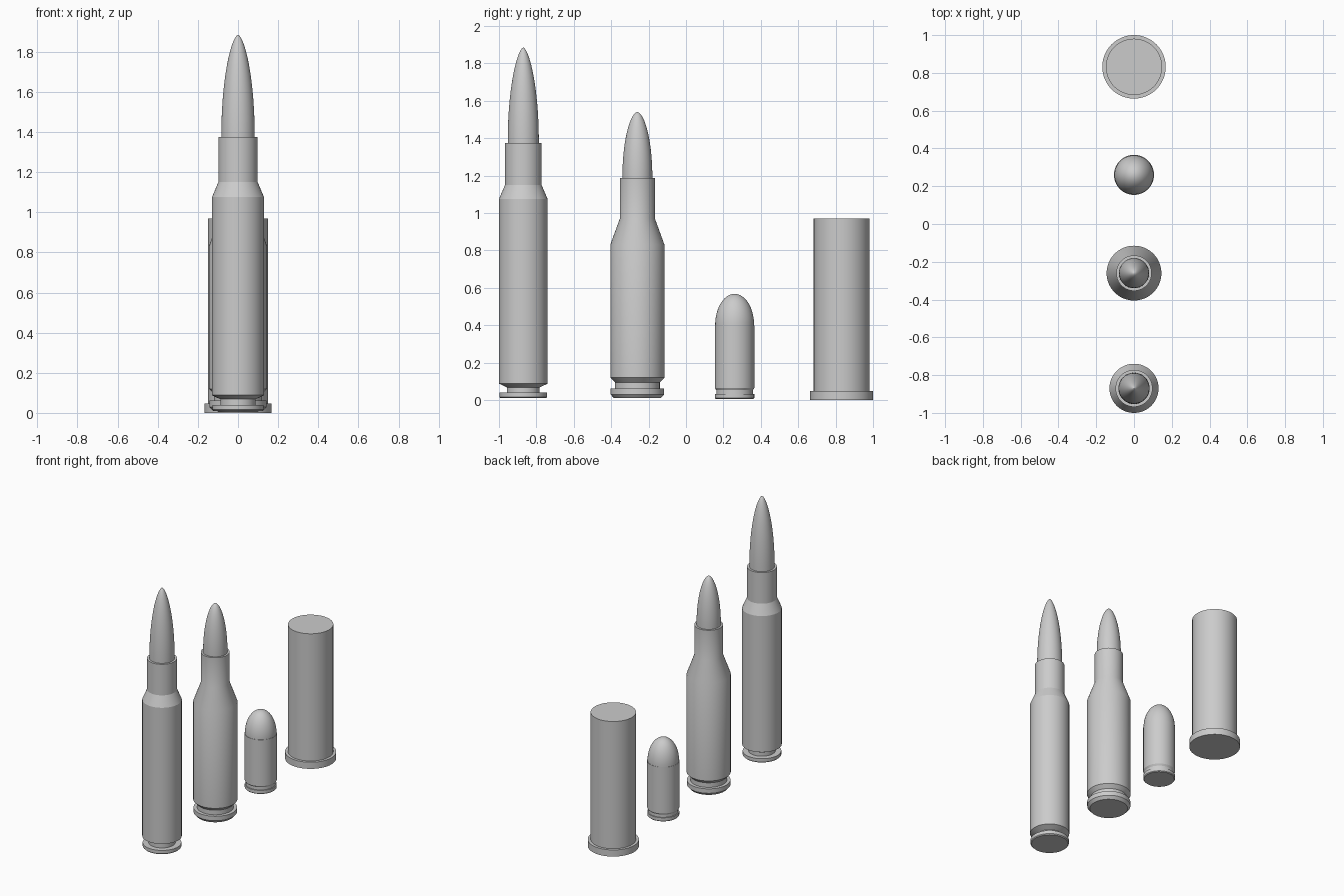
import bpy, bmesh, math

if "Cube" in bpy.data.objects:
    bpy.data.objects.remove(bpy.data.objects["Cube"])

SEGMENTS = 64


def lathe(name, profile, y):
    """Revolve a list of (radius, z) points about a vertical axis at y."""
    bm = bmesh.new()
    rings = []
    for r, z in profile:
        if r == 0:
            rings.append([bm.verts.new((0, 0, z))])
        else:
            rings.append([bm.verts.new((r * math.cos(a), r * math.sin(a), z))
                          for a in (2 * math.pi * i / SEGMENTS for i in range(SEGMENTS))])
    for low, high in zip(rings, rings[1:]):
        for i in range(SEGMENTS):
            j = (i + 1) % SEGMENTS
            if len(low) == 1:
                bm.faces.new((low[0], high[j], high[i]))
            elif len(high) == 1:
                bm.faces.new((low[i], low[j], high[0]))
            else:
                bm.faces.new((low[i], low[j], high[j], high[i]))
    mesh = bpy.data.meshes.new(name)
    bm.to_mesh(mesh)
    bm.free()
    obj = bpy.data.objects.new(name, mesh)
    obj.location.y = y
    bpy.context.collection.objects.link(obj)
    bpy.context.view_layer.objects.active = obj
    bpy.ops.object.select_all(action='DESELECT')
    obj.select_set(True)
    bpy.ops.object.shade_smooth_by_angle(angle=math.radians(20))
    return obj


def nose(radius, z0, z1, power, steps=20):
    """Ogive profile from a cylinder edge up to a tip."""
    pts = []
    for i in range(steps):
        t = math.sin(math.pi / 2 * i / steps)
        pts.append((radius * (1 - t * t) ** power, z0 + (z1 - z0) * t))
    return pts + [(0, z1)]


# Long bottleneck round
lathe("long_case", [(0, 0.01), (0.121, 0.01), (0.127, 0.016), (0.127, 0.04),
                    (0.088, 0.04), (0.088, 0.068), (0.13, 0.088), (0.13, 1.075),
                    (0.098, 1.15), (0.098, 1.375), (0.083, 1.375)], -0.87)
lathe("long_bullet", [(0.083, 1.375)] + nose(0.083, 1.385, 1.885, 0.62), -0.87)

# Medium bottleneck round
lathe("medium_case", [(0, 0.01), (0.125, 0.01), (0.143, 0.03), (0.143, 0.062),
                      (0.12, 0.062), (0.12, 0.095), (0.145, 0.12), (0.145, 0.83),
                      (0.094, 0.97), (0.094, 1.188), (0.08, 1.188)], -0.26)
lathe("medium_bullet", [(0.08, 1.188)] + nose(0.08, 1.195, 1.54, 0.56), -0.26)

# Short straight round
lathe("short_case", [(0, 0.005), (0.1, 0.005), (0.105, 0.01), (0.105, 0.033),
                     (0.098, 0.033), (0.098, 0.053), (0.106, 0.065),
                     (0.106, 0.4), (0.104, 0.4)], 0.26)
lathe("short_bullet", nose(0.104, 0.4, 0.568, 0.5), 0.26)

# Rimmed flat-topped shell
lathe("shell_base", [(0, 0), (0.168, 0), (0.168, 0.048), (0.149, 0.048)], 0.832)
lathe("shell_tube", [(0.149, 0.048), (0.149, 0.97), (0, 0.97)], 0.832)
